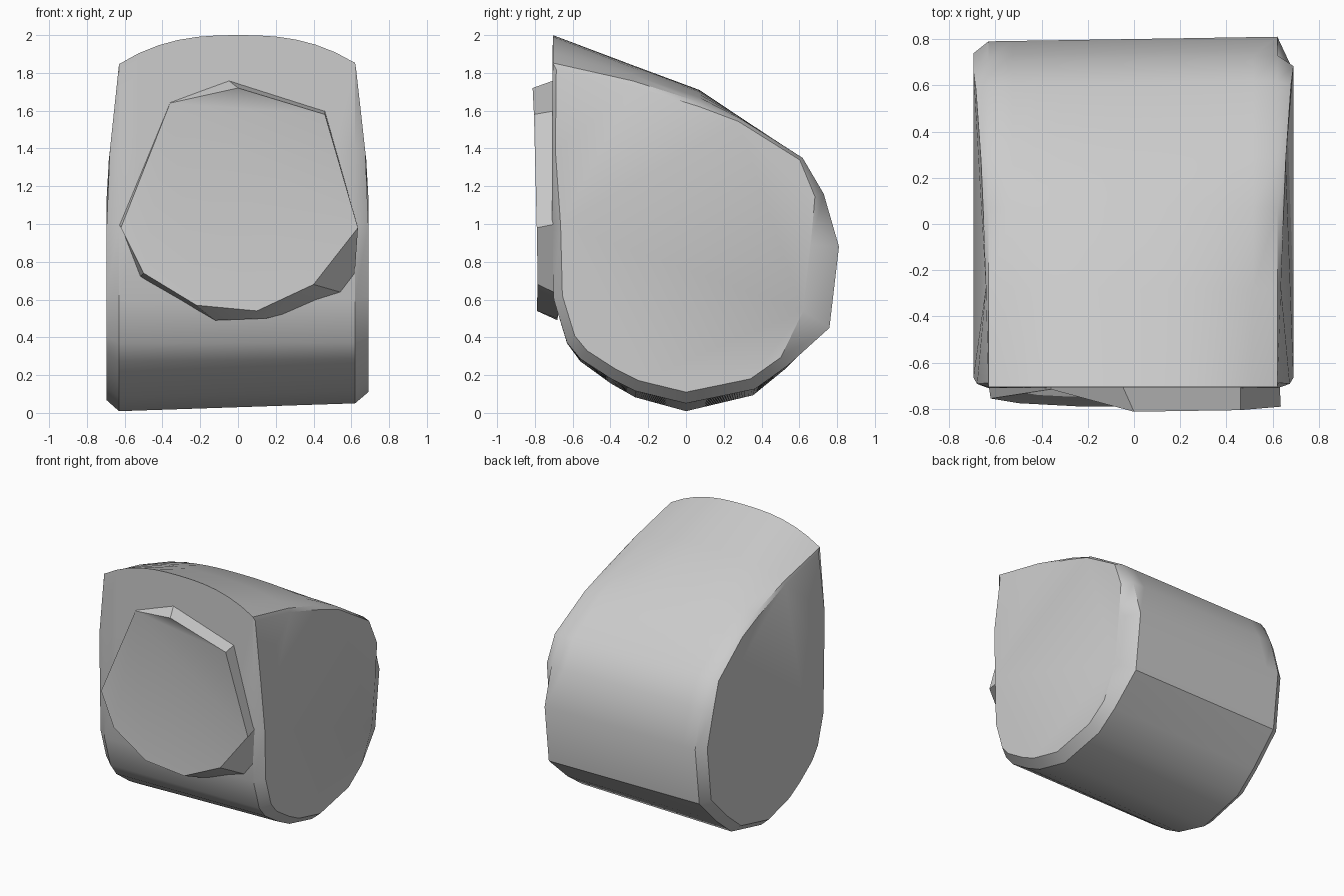
import bpy, bmesh, math

cube = bpy.data.objects.get("Cube")
if cube:
    bpy.data.objects.remove(cube, do_unlink=True)

grey = bpy.data.materials.new("plain_grey")
grey.use_nodes = True
grey.diffuse_color = (0.6, 0.6, 0.6, 1)
grey.node_tree.nodes["Principled BSDF"].inputs["Base Color"].default_value = (0.6, 0.6, 0.6, 1)


def finish(bm, name, angle):
    """Turn a bmesh into a shaded object."""
    bmesh.ops.recalc_face_normals(bm, faces=bm.faces)
    mesh = bpy.data.meshes.new(name)
    bm.to_mesh(mesh)
    bm.free()
    mesh.materials.append(grey)
    obj = bpy.data.objects.new(name, mesh)
    bpy.context.collection.objects.link(obj)
    bpy.ops.object.select_all(action='DESELECT')
    bpy.context.view_layer.objects.active = obj
    obj.select_set(True)
    bpy.ops.object.shade_smooth_by_angle(angle=math.radians(angle))
    return obj


def bridge(bm, a, b):
    """Join two closed rings with quads."""
    for i in range(len(a)):
        j = (i + 1) % len(a)
        bm.faces.new((a[i], a[j], b[j], b[i]))


# Side profile: y, z, and how far the middle is crowned upwards
PROFILE = [(-.705, 1.84, .16), (-.28, 1.75, .09), (.07, 1.64, .07), (.28, 1.56, .01),
           (.61, 1.35, 0), (.72, 1.16, 0), (.80, .88, 0), (.75, .45, 0), (.53, .24, 0),
           (.36, .11, 0), (0, .03, 0), (-.27, .1, 0), (-.4, .17, 0), (-.56, .28, 0),
           (-.63, .37, 0), (-.70, .6, 0), (-.71, 1.0, 0), (-.71, 1.4, 0)]


def ring(bm, x, inset):
    verts = []
    for y, z, crown in PROFILE:
        z += crown * (1 - abs(x / .64) ** 2.6) if abs(x) < .64 else 0
        z += .036 * x * max(0, 1 - z / .4)
        y += .02 * x * max(0, y)
        px = x
        if inset < 1:
            # Ends lean inwards towards the top; one end has a cut rear corner
            px -= math.copysign(.06 * max(0, (z - 1.25) / .55), x)
            s = inset
            if x > 0 and y > .6 and z < 1:
                s -= .12
            if z > 1.2:
                s = 1 - (1 - s) * .4
            y, z = y * s, .93 + (z - .93) * s
        verts.append(bm.verts.new((px, y, z)))
    return verts


# Body: crowned barrel with narrow chamfered ends
bm = bmesh.new()
stations = [(-.695, .935)] + [(-.63 + 1.25 * i / 12, 1) for i in range(13)] + [(.69, .935)]
rings = [ring(bm, x, s) for x, s in stations]
for a, b in zip(rings, rings[1:]):
    bridge(bm, a, b)
bm.faces.new(rings[0])
bm.faces.new(rings[-1])
finish(bm, "body", 32)

# Front pad: raised round face, running flush into the body at upper left
FACE = [(-.36, -.715, 1.64), (0, -.812, 1.72), (.46, -.805, 1.58), (.635, -.79, .98),
        (.4, -.785, .68), (.1, -.79, .54), (-.22, -.79, .57), (-.5, -.775, .74),
        (-.62, -.755, .98)]
BASE = [(-.36, -.7, 1.645), (-.05, -.70, 1.76), (.46, -.69, 1.6), (.63, -.69, 1.0),
        (.61, -.66, .62), (.15, -.68, .5), (-.12, -.68, .49), (-.52, -.69, .72),
        (-.63, -.69, 1.0)]
bm = bmesh.new()
front = [bm.verts.new(p) for p in FACE]
back = [bm.verts.new(p) for p in BASE]
bridge(bm, front, back)
for i in range(1, len(front) - 1):
    bm.faces.new((front[0], front[i], front[i + 1]))
bm.faces.new(back)
finish(bm, "front_pad", 30)
